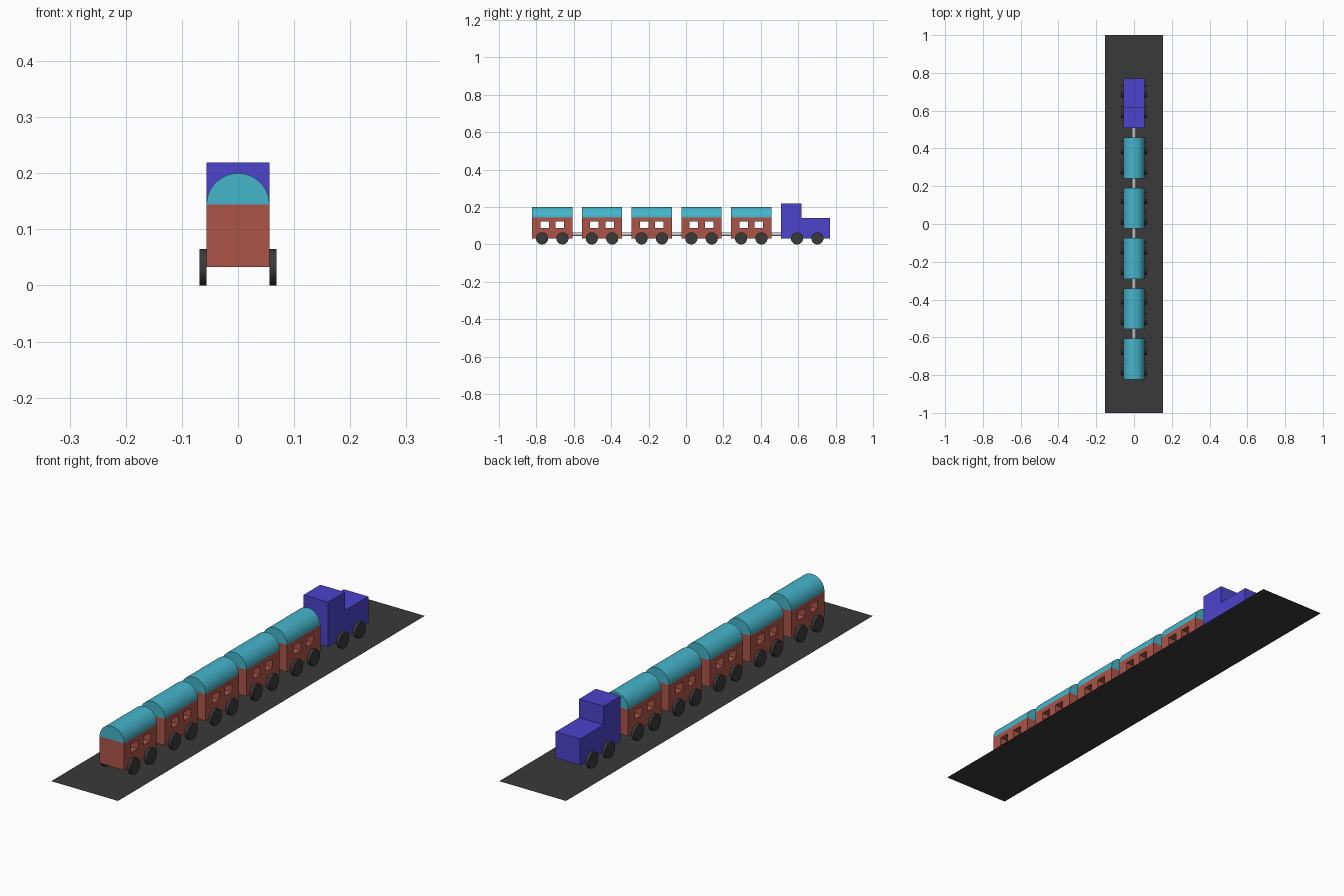
import bpy, bmesh, math

if "Cube" in bpy.data.objects:
    bpy.data.objects.remove(bpy.data.objects["Cube"])

W = 0.056                     # half width of all bodies
BOTTOM, EAVES = 0.033, 0.144  # height range of the carriage bodies
CAR_LEN, PITCH, FIRST = 0.216, 0.266, -0.715
WHEEL_R, WHEEL_W, WHEEL_DY = 0.0325, 0.013, 0.0545
LOCO_BACK, LOCO_STEP, LOCO_NOSE = 0.508, 0.617, 0.770

SIDE = (math.pi / 2, 0, math.pi / 2)  # profile (y, z) extruded along x
FRONT = (math.pi / 2, 0, 0)           # profile (x, z) extruded along y


def material(name, r, g, b):
    m = bpy.data.materials.new(name)
    m.diffuse_color = (r, g, b, 1)
    m.use_nodes = True
    m.node_tree.nodes["Principled BSDF"].inputs["Base Color"].default_value = m.diffuse_color
    return m


RED = material("brick_red", 0.41, 0.09, 0.065)
TEAL = material("teal", 0.06, 0.46, 0.60)
BLUE = material("blue", 0.075, 0.056, 0.60)
DARK = material("dark_grey", 0.042, 0.042, 0.042)


def rect(x0, x1, y0, y1):
    return [(x0, y0), (x1, y0), (x1, y1), (x0, y1)]


def extrude(name, loops, half_depth, rotation, mat, location=(0, 0, 0)):
    """Filled outline (inner loops become holes) extruded both ways."""
    curve = bpy.data.curves.new(name, 'CURVE')
    curve.dimensions, curve.fill_mode = '2D', 'BOTH'
    curve.extrude = half_depth
    for loop in loops:
        s = curve.splines.new('POLY')
        s.points.add(len(loop) - 1)
        for p, (x, y) in zip(s.points, loop):
            p.co = (x, y, 0, 1)
        s.use_cyclic_u = True
    obj = bpy.data.objects.new(name, curve)
    bpy.context.collection.objects.link(obj)
    obj.rotation_euler, obj.location = rotation, location
    bpy.ops.object.select_all(action='DESELECT')
    obj.select_set(True)
    bpy.context.view_layer.objects.active = obj
    bpy.ops.object.convert(target='MESH')
    obj = bpy.context.view_layer.objects.active
    bm = bmesh.new()
    bm.from_mesh(obj.data)
    bmesh.ops.remove_doubles(bm, verts=bm.verts, dist=1e-5)
    bmesh.ops.recalc_face_normals(bm, faces=bm.faces)
    bm.to_mesh(obj.data)
    bm.free()
    obj.data.materials.clear()
    obj.data.materials.append(mat)
    bpy.ops.object.shade_smooth_by_angle(angle=math.radians(30))
    return obj


def cylinder(name, r, depth, location, rotation, mat=None, sides=32):
    bpy.ops.mesh.primitive_cylinder_add(vertices=sides, radius=r, depth=depth,
                                        location=location, rotation=rotation)
    obj = bpy.context.object
    obj.name = name
    if mat:
        obj.data.materials.append(mat)
    bpy.ops.object.shade_smooth_by_angle(angle=math.radians(30))


def wheels(prefix, y):
    for side, sx in (("left", -1), ("right", 1)):
        for end, sy in (("rear", -1), ("front", 1)):
            cylinder(f"{prefix}_wheel_{side}_{end}", WHEEL_R, WHEEL_W,
                     (sx * (W + WHEEL_W / 2), y + sy * WHEEL_DY, WHEEL_R),
                     (0, math.pi / 2, 0), DARK)


# Ground strip under the train
bpy.ops.mesh.primitive_plane_add(size=1)
track = bpy.context.object
track.name = "track_bed"
track.scale = (0.305, 2, 1)
track.data.materials.append(DARK)

# Carriages: body with see-through windows, barrel roof, wheels, coupling
body_loops = [rect(-CAR_LEN / 2, CAR_LEN / 2, BOTTOM, EAVES),
              rect(-0.063, -0.018, 0.088, 0.123),
              rect(0.018, 0.063, 0.088, 0.123)]
arch = [(W * math.cos(math.pi * i / 24), W * math.sin(math.pi * i / 24))
        for i in range(25)]
for i in range(5):
    y = FIRST + i * PITCH
    name = f"carriage_{i + 1}"
    extrude(name + "_body", body_loops, W, SIDE, RED, (0, y, 0))
    extrude(name + "_roof", [arch], CAR_LEN / 2, FRONT, TEAL, (0, y, EAVES))
    wheels(name, y)
    cylinder(name + "_coupling", 0.01, PITCH - CAR_LEN + 0.004,
             (0, y + PITCH / 2, 0.055), (math.pi / 2, 0, 0), sides=24)

# Locomotive: tall cab at the back, low hood ahead
extrude("locomotive_body", [[(LOCO_BACK, BOTTOM), (LOCO_NOSE, BOTTOM),
                             (LOCO_NOSE, 0.142), (LOCO_STEP, 0.142),
                             (LOCO_STEP, 0.219), (LOCO_BACK, 0.219)]],
        W, SIDE, BLUE)
wheels("locomotive", 0.648)
